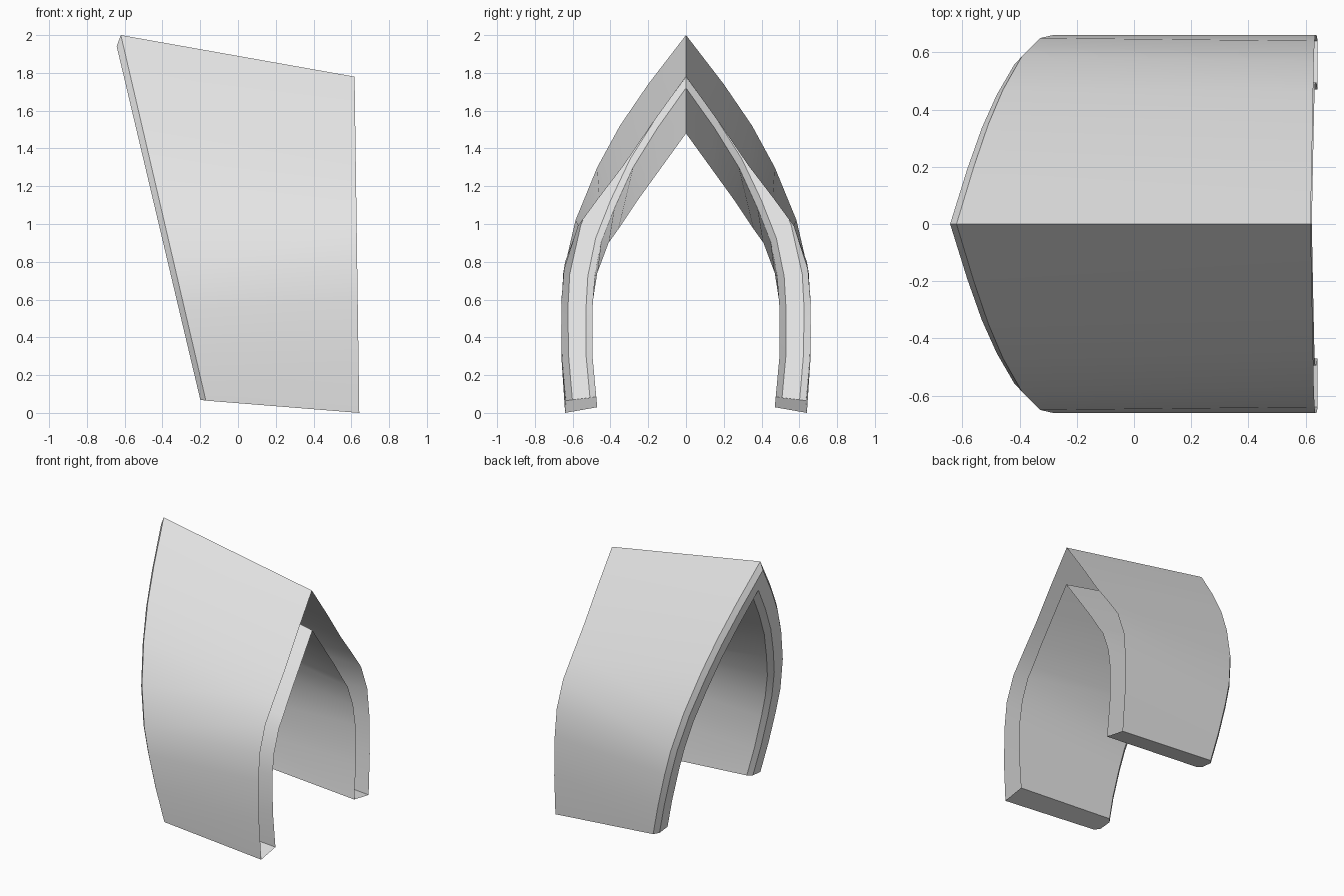
import bpy, bmesh

cube = bpy.data.objects.get("Cube")
if cube:
    bpy.data.objects.remove(cube, do_unlink=True)

# Single plain grey
grey = bpy.data.materials.new("light_grey")
grey.use_nodes = True
grey.diffuse_color = (0.8, 0.8, 0.8, 1)
grey.node_tree.nodes["Principled BSDF"].inputs["Base Color"].default_value = (0.8, 0.8, 0.8, 1)

# Half profiles (y, z) of the pointed arch, from ridge down to foot
short_outer = [(0, 1.78), (.18, 1.53), (.33, 1.31), (.46, 1.14), (.57, .99),
               (.64, .8), (.66, .6), (.66, .3), (.64, 0)]
short_inner = [(0, 1.48), (.13, 1.3), (.26, 1.12), (.36, .97), (.41, .9),
               (.47, .74), (.495, .58), (.495, .3), (.47, .03)]
tall_outer = [(0, 2), (.2, 1.74), (.35, 1.52), (.47, 1.3), (.585, 1.02),
              (.65, .74), (.66, .55), (.655, .3), (.635, .065)]
tall_inner = [(0, 1.72), (.15, 1.51), (.28, 1.3), (.38, 1.08), (.45, .9),
              (.485, .72), (.495, .55), (.495, .3), (.475, .085)]


def blend(a, b, t):
    return [tuple(p + (q - p) * t for p, q in zip(u, v)) for u, v in zip(a, b)]


# Each end lies in a leaning plane: x depends on height
def open_end(z):
    return .642 - .014 * z


def capped_edge(z):
    return -.155 - .2326 * z


def cap_plane(z):
    return -.183 - .2367 * z


# Rings run over the outer skin, round the chamfered cap, back along the inner skin
rings = [(short_outer, open_end), (tall_outer, capped_edge),
         (blend(tall_outer, tall_inner, .21), cap_plane),
         (blend(tall_outer, tall_inner, .79), cap_plane),
         (tall_inner, capped_edge), (short_inner, open_end)]

bm = bmesh.new()
grid = [[bm.verts.new((plane(z), y, z)) for y, z in profile] for profile, plane in rings]
for a, b in zip(grid, grid[1:]):
    for i in range(len(a) - 1):
        bm.faces.new((a[i], a[i + 1], b[i + 1], b[i]))

# Foot of the leg; the low end stays open
bm.faces.new([ring[-1] for ring in reversed(grid)])

mesh = bpy.data.meshes.new("arch_shell")
bm.to_mesh(mesh)
bm.free()
mesh.materials.append(grey)
shell = bpy.data.objects.new("arch_shell", mesh)
bpy.context.collection.objects.link(shell)

# Other half
mirror = shell.modifiers.new("mirror", 'MIRROR')
mirror.use_axis = (False, True, False)
mirror.use_clip = True

bpy.ops.object.select_all(action='DESELECT')
shell.select_set(True)
bpy.context.view_layer.objects.active = shell
bpy.ops.object.modifier_apply(modifier=mirror.name)
bpy.ops.object.shade_smooth_by_angle(angle=.4)
